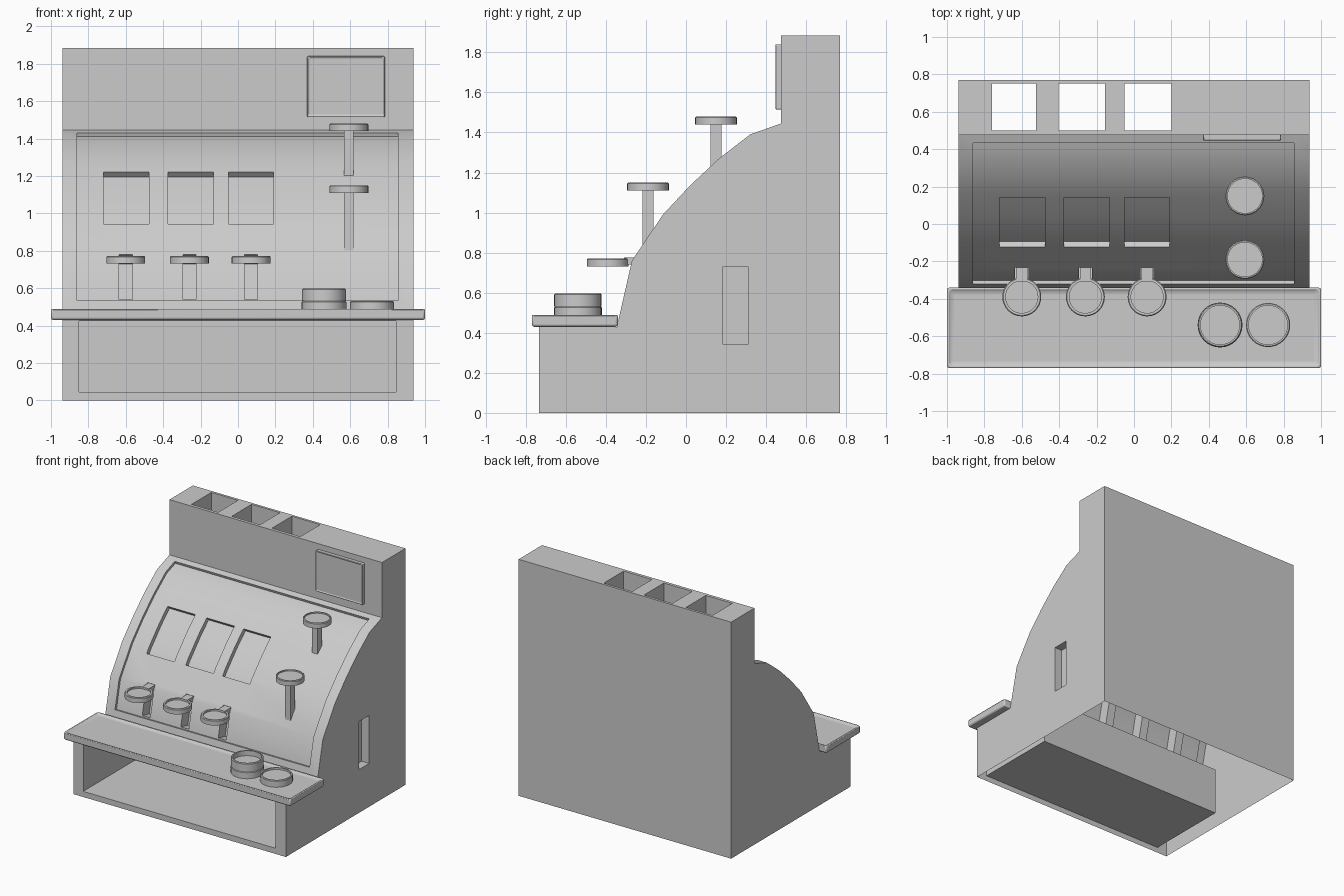
import bpy, bmesh, math
from mathutils import Vector

if "Cube" in bpy.data.objects:
    bpy.data.objects.remove(bpy.data.objects["Cube"])

# Curved front of the body as (y, z), bottom to top
CURVE = [Vector(p) for p in ((-.345, .43), (-.27, .76), (-.115, .99), (.02, 1.135),
                             (.165, 1.27), (.32, 1.39), (.475, 1.445))]


def finish(name, bm, angle=30):
    bmesh.ops.recalc_face_normals(bm, faces=bm.faces)
    me = bpy.data.meshes.new(name)
    bm.to_mesh(me)
    bm.free()
    ob = bpy.data.objects.new(name, me)
    bpy.context.collection.objects.link(ob)
    smooth(ob, angle)
    return ob


def smooth(ob, angle=30):
    bpy.ops.object.select_all(action='DESELECT')
    ob.select_set(True)
    bpy.context.view_layer.objects.active = ob
    bpy.ops.object.shade_smooth_by_angle(angle=math.radians(angle))


def prism(name, pts, x0, x1):
    """Extrude a (y, z) outline from x0 to x1."""
    bm = bmesh.new()
    f = bm.faces.new([bm.verts.new((x0, y, z)) for y, z in pts])
    ext = bmesh.ops.extrude_face_region(bm, geom=[f])['geom']
    bmesh.ops.translate(bm, vec=(x1 - x0, 0, 0),
                        verts=[v for v in ext if isinstance(v, bmesh.types.BMVert)])
    return finish(name, bm)


def block(name, lo, hi):
    (x0, y0, z0), (x1, y1, z1) = lo, hi
    return prism(name, [(y0, z0), (y1, z0), (y1, z1), (y0, z1)], x0, x1)


def slab(name, lo, hi, normal, inset, depth, bevel):
    """Block with rounded edges and a sunken field on one face."""
    ob = block(name, lo, hi)
    bm = bmesh.new()
    bm.from_mesh(ob.data)
    f = [f for f in bm.faces if f.normal.dot(Vector(normal)) > .9]
    bmesh.ops.inset_region(bm, faces=f, thickness=inset, depth=0)
    bmesh.ops.translate(bm, verts=f[0].verts[:], vec=Vector(normal) * -depth)
    bm.to_mesh(ob.data)
    bm.free()
    m = ob.modifiers.new("bevel", 'BEVEL')
    m.width, m.segments = bevel, 2
    smooth(ob)
    return ob


def disc(name, x, y, z0, z1, r, rim, depth, n=32):
    """Round cap with a sunken top."""
    prof = [(r, z0), (r, z1 - .005), (r - .005, z1), (r - rim, z1), (r - rim, z1 - depth)]
    bm = bmesh.new()
    rings = [[bm.verts.new((x + q * math.cos(2 * math.pi * i / n),
                            y + q * math.sin(2 * math.pi * i / n), z)) for i in range(n)]
             for q, z in prof]
    for a, b in zip(rings, rings[1:]):
        for i in range(n):
            j = (i + 1) % n
            bm.faces.new((a[i], a[j], b[j], b[i]))
    bm.faces.new(rings[0])
    bm.faces.new(rings[-1])
    return finish(name, bm)


def curve_at(z):
    for a, b in zip(CURVE, CURVE[1:]):
        if z <= b.y:
            return a.lerp(b, (z - a.y) / (b.y - a.y))


def pocket(x0, x1, z0, z1, depth):
    """Cutter that follows the curved front between two heights."""
    pts = [curve_at(z0)] + [p for p in CURVE if z0 + .01 < p.y < z1 - .01] + [curve_at(z1)]
    inner, outer = [], []
    for i, p in enumerate(pts):
        t = (pts[min(i + 1, len(pts) - 1)] - pts[max(i - 1, 0)]).normalized()
        n = Vector((-t.y, t.x))
        inner.append(p - n * depth)
        outer.append(p + n * .08)
    return prism("cutter", inner + outer[::-1], x0, x1)


# Body outline
body = prism("body", [(-.735, 0), (-.735, .432)] + [(p.x, p.y) for p in CURVE]
             + [(.475, 1.885), (.77, 1.885), (.77, 0)], -.937, .937)

# Openings: panel, windows, key slots, top slots, drawer bay, crank hole
cutters = [pocket(-.86, .855, .535, 1.43, .02)]
cutters += [pocket(a, b, .955, 1.235, .055) for a, b in ((-.72, -.475), (-.375, -.13), (-.05, .19))]
KEYS = (-.6, -.26, .07)
cutters += [pocket(x - .035, x + .035, .545, .79, .11) for x in KEYS]
cutters += [block("cutter", (a, .5, 1.45), (b, .75, 2)) for a, b in ((-.76, -.525), (-.405, -.155), (-.05, .2))]
cutters.append(block("cutter", (-.85, -.9, .045), (.845, -.05, .425)))
cutters.append(block("cutter", (.87, .183, .345), (1.1, .313, .728)))
for c in cutters:
    c.hide_render = True
    bpy.context.view_layer.objects.active = body
    m = body.modifiers.new("cut", 'BOOLEAN')
    m.operation, m.solver, m.object = 'DIFFERENCE', 'EXACT', c
    bpy.ops.object.modifier_apply(modifier=m.name)
    bpy.data.objects.remove(c)

# Open the underside and the slot ends so the body is a hollow shell
bm = bmesh.new()
bm.from_mesh(body.data)
gone = []
for f in bm.faces:
    c = f.calc_center_median()
    if (c.z < .005 and f.normal.z < -.9) or (abs(c.z - 1.45) < .004 and f.normal.z > .99 and c.y > .5):
        gone.append(f)
bmesh.ops.delete(bm, geom=gone, context='FACES')
bm.to_mesh(body.data)
bm.free()
smooth(body)

# Tray and display plate
slab("tray", (-1, -.77, .43), (1, -.34, .495), (0, 0, 1), .035, .018, .012)
slab("display_plate", (.37, .445, 1.515), (.785, .48, 1.84), (0, -1, 0), .018, .006, .005)

# Coin cups on the tray
disc("tall_cup_base", .46, -.54, .47, .53, .12, .01, .003)
disc("tall_cup", .46, -.54, .53, .597, .118, .014, .04)
disc("low_cup", .717, -.54, .47, .53, .118, .014, .015)

# Lower keys on arms through the slots
for i, x in enumerate(KEYS):
    disc(f"lower_key_{i + 1}", x, -.39, .732, .772, .104, .018, .012)
    block(f"lower_key_arm_{i + 1}", (x - .03, -.31, .74), (x + .03, -.19, .775))

# Tall keys on upright stems at the right
for i, (y, z) in enumerate(((-.19, 1.15), (.15, 1.48))):
    disc(f"upper_key_{i + 1}", .593, y, z - .04, z, .104, .012, .01)
    block(f"upper_key_stem_{i + 1}", (.567, y - .028, z - .36 + .08 * i), (.617, y + .028, z - .035))
